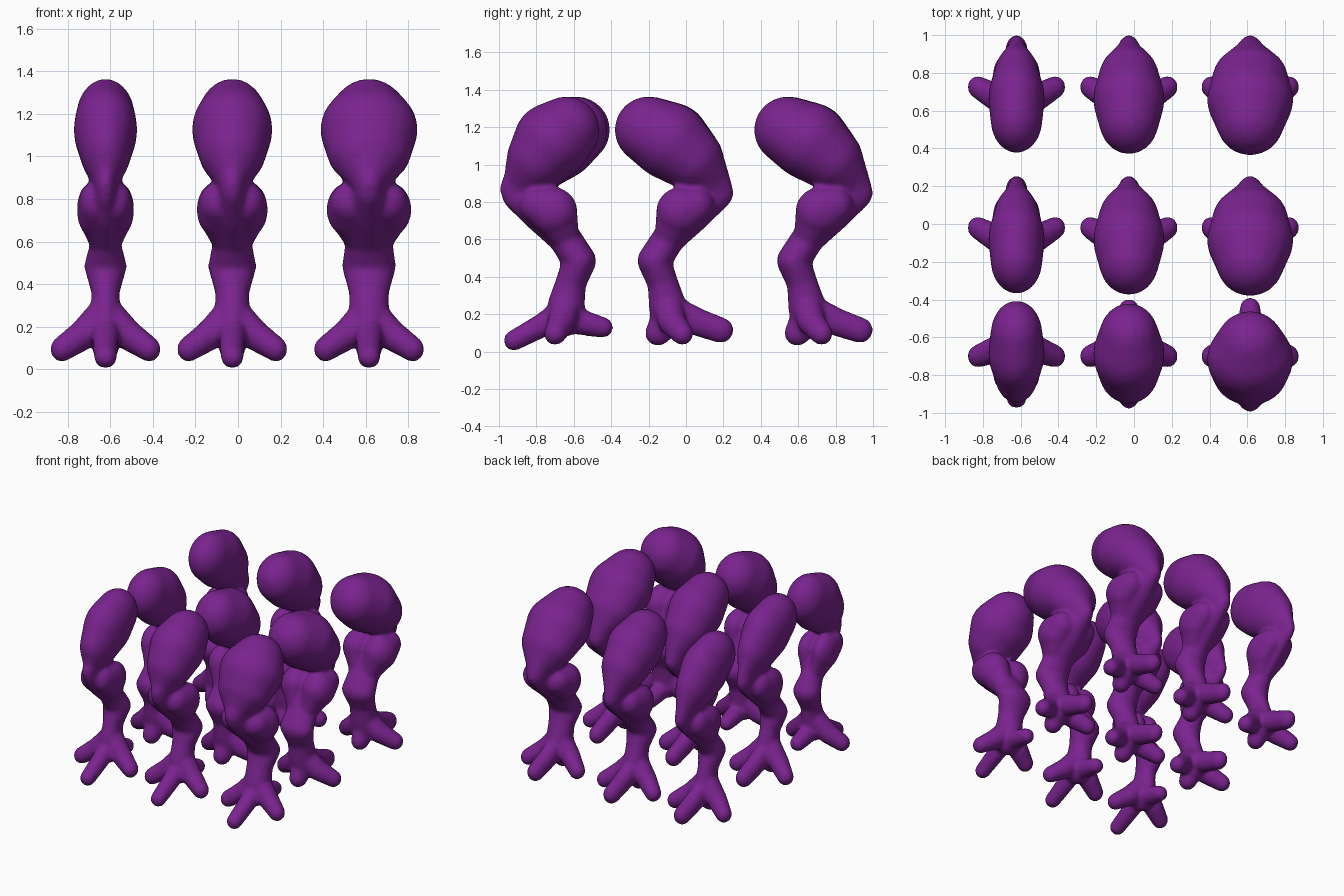
import bpy, bmesh
from mathutils import Vector, Matrix

if "Cube" in bpy.data.objects:
    bpy.data.objects.remove(bpy.data.objects["Cube"])

purple = bpy.data.materials.new("purple skin")
purple.diffuse_color = (0.195, 0.017, 0.275, 1)
purple.use_nodes = True
purple.node_tree.nodes["Principled BSDF"].inputs["Base Color"].default_value = purple.diffuse_color


def chain(bm, pts, steps=9):
    """Run of blended ellipsoids; each point is (x, y, z, half width, radius)."""
    for a, b in zip(pts, pts[1:]):
        for i in range(steps + 1):
            x, y, z, w, r = Vector(a).lerp(Vector(b), i / steps)
            m = Matrix.Translation((x, y, z)) @ Matrix.Diagonal((w, r, r, 1))
            bmesh.ops.create_icosphere(bm, subdivisions=3, radius=1, matrix=m)


def leg(name, x, y, k, turned):
    """Bird leg with knee towards +y; k = 0 slim .. 1 broad."""
    bm = bmesh.new()
    mix = lambda a, b: a + (b - a) * k
    t = 1 if turned else 0
    back = t * (.035 + .055 * k * k) - .012 * k * (1 - t)  # shorter front-row thighs
    knee = -t * mix(.03, 0)
    # thigh down to the knee
    chain(bm, [(0, -0.19 + back, 1.185, mix(.138, .18), .18),
               (0, -0.08 + back * .6, 1.125, mix(.15, .23), .209),
               (0, 0.03 + back * .2, 1.03, mix(.12, .2), .172),
               (0, 0.115 + knee, 0.925, mix(.065, .105), .118),
               (0, 0.163 + knee, 0.85 + t * .02, mix(.052, .07), .092)], 8)
    # shank and ankle
    chain(bm, [(0, 0.155 + knee, 0.84, mix(.052, .07), .09),
               (0, 0.02, 0.75, mix(.07, .12), .12),
               (0, -0.09, 0.61, mix(.065, .11), .088),
               (0, -0.17, 0.485, mix(.1, .128), .09),
               (0, -0.125, 0.37, mix(.066, .095), .082),
               (0, -0.1, 0.25, mix(.07, .095), .1),
               (0, -0.09, 0.18, mix(.075, .09), .1)])
    # calf muscles and side toes
    for s in (-1, 1):
        c = mix(.135, .2)
        chain(bm, [(s * c * .45, -0.03, 0.75, c * .55, .13),
                   (s * c * .42, 0.05, 0.78, c * .5, .1)], 5)
        chain(bm, [(s * c * .42, -0.03, 0.75, c * .55, .13),
                   (s * c * .25, -0.1, 0.6, c * .28, .07)])
        chain(bm, [(s * .03, -0.1, 0.25, .06, .08),
                   (s * .11, -0.075, 0.16, .064, .075),
                   (s * .205, -0.02 - t * .02, 0.095, .055, .06)])
    # front toe and heel toe; the turned row stands tiptoe
    if turned:
        chain(bm, [(0, -0.12, 0.24, .07, .075), (0, 0.03, 0.14, .062, .065),
                   (0, 0.18, 0.06, .055, .056)])
        chain(bm, [(0, -0.13, 0.17, .07, .075),
                   (0, -0.28 - .015 * k, 0.13, .056, .056)])
    else:
        chain(bm, [(0, -0.08, 0.22, .07, .085), (0, 0.07, 0.155, .064, .075),
                   (0, 0.185, 0.115, .058, .07)])
        chain(bm, [(0, -0.1, 0.17, .07, .09), (0, -0.15, 0.1, .062, .07)])
    me = bpy.data.meshes.new(name)
    bm.to_mesh(me)
    bm.free()
    me.materials.append(purple)
    ob = bpy.data.objects.new(name, me)
    bpy.context.collection.objects.link(ob)
    ob.location = (x, y, 0)
    ob.rotation_euler.z = 3.14159265 if turned else 0
    # fuse into one skin and soften the joins
    rm = ob.modifiers.new("fuse", 'REMESH')
    rm.mode = 'VOXEL'
    rm.voxel_size = 0.014
    rm.use_smooth_shade = True
    sm = ob.modifiers.new("soften", 'SMOOTH')
    sm.factor = 0.5
    sm.iterations = 7


# three widths across, three rows deep, front row facing forward
for cname, x, k in (("slim", -.622, 0), ("medium", -.027, .5), ("broad", .615, 1)):
    for rname, y in (("front", -.74), ("middle", 0), ("back", .745)):
        leg(f"{rname}_{cname}_leg", x, y, k, rname == "front")
